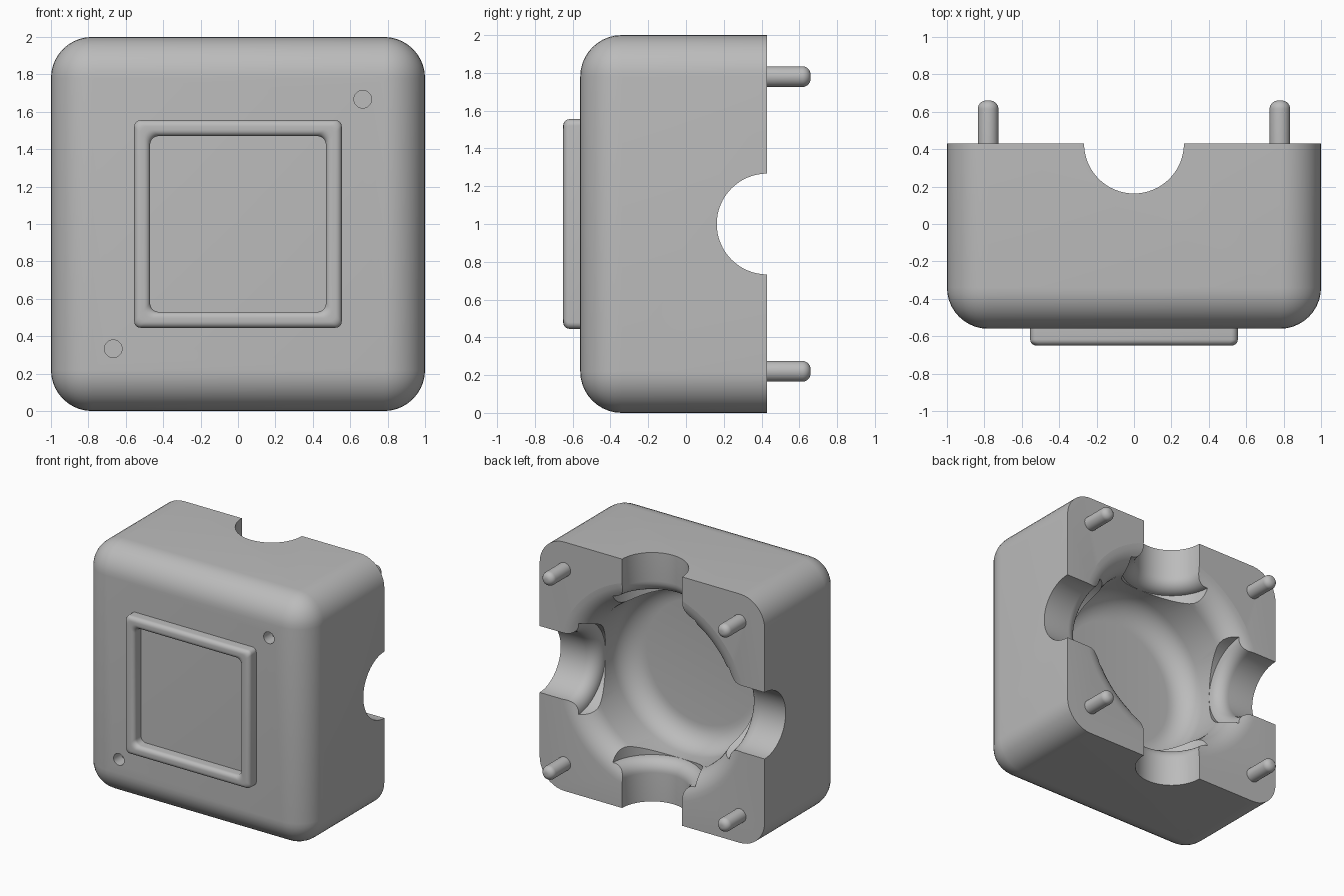
import bpy, bmesh, math
from mathutils import Matrix, Vector

if "Cube" in bpy.data.objects:
    bpy.data.objects.remove(bpy.data.objects["Cube"])

grey = bpy.data.materials.new("plain_grey")
grey.use_nodes = True
GREY = (0.5, 0.5, 0.5, 1)
grey.diffuse_color = GREY
grey.node_tree.nodes["Principled BSDF"].inputs["Base Color"].default_value = GREY


def finish(bm, name, loc=(0, 0, 0)):
    bmesh.ops.recalc_face_normals(bm, faces=bm.faces)
    me = bpy.data.meshes.new(name)
    bm.to_mesh(me)
    bm.free()
    me.materials.append(grey)
    ob = bpy.data.objects.new(name, me)
    ob.location = loc
    bpy.context.collection.objects.link(ob)
    return ob


def smooth(ob):
    bpy.ops.object.select_all(action='DESELECT')
    ob.select_set(True)
    bpy.context.view_layer.objects.active = ob
    bpy.ops.object.shade_smooth_by_angle(angle=math.radians(32))


def arc(cx, cy, r, a0, a1, n=8):
    angles = [math.radians(a0 + (a1 - a0) * i / n) for i in range(n + 1)]
    return [(cx + r * math.cos(a), cy + r * math.sin(a)) for a in angles]


def loft(rings, name, loc=(0, 0, 0), caps=True):
    """Join rings of points with quads, closing the ends or the loop."""
    bm = bmesh.new()
    loops = [[bm.verts.new(p) for p in ring] for ring in rings]
    pairs = list(zip(loops, loops[1:]))
    if caps:
        bm.faces.new(loops[0])
        bm.faces.new(loops[-1])
    else:
        pairs.append((loops[-1], loops[0]))
    for a, b in pairs:
        for i in range(len(a)):
            j = (i + 1) % len(a)
            bm.faces.new((a[i], a[j], b[j], b[i]))
    return finish(bm, name, loc)


def lathe(profile, name, axis, loc=(0, 0, 0), n=64):
    """Turn (radius, distance) points round the x, y or z axis."""
    turn = Vector((0, 0, 1)).rotation_difference(Vector(axis)).to_matrix()
    rings = [[turn @ Vector((r * math.cos(2 * math.pi * i / n),
                             r * math.sin(2 * math.pi * i / n), t))
              for i in range(n)] for r, t in profile]
    return loft(rings, name, loc)


def cut(ob, cutter):
    mod = ob.modifiers.new("cut", 'BOOLEAN')
    mod.operation, mod.solver, mod.object = 'DIFFERENCE', 'EXACT', cutter
    bpy.context.view_layer.objects.active = ob
    bpy.ops.object.modifier_apply(modifier=mod.name)
    bpy.data.objects.remove(cutter)


FRONT, BACK = -0.56, 0.43

# Housing: block rounded on every edge except the open back
bm = bmesh.new()
size = Matrix.Diagonal((2, BACK - FRONT, 2, 1))
bmesh.ops.create_cube(bm, size=1, matrix=Matrix.Translation((0, (BACK + FRONT) / 2, 1)) @ size)
edges = [e for e in bm.edges if min(v.co.y for v in e.verts) < 0]
bmesh.ops.bevel(bm, geom=edges, offset=0.22, segments=10, profile=0.5, affect='EDGES')
housing = finish(bm, "housing")

# Round cavity with a rounded floor and a rounded mouth
WALL, FLOOR, ROUND = 0.67, -0.2, 0.18
profile = arc(WALL - ROUND, FLOOR + ROUND, ROUND, -90, 0)
profile += arc(WALL + ROUND, BACK - ROUND, ROUND, 180, 90)
profile.append((WALL + ROUND, BACK + 0.1))
cut(housing, lathe(profile, "cavity_cutter", (0, 1, 0), (0, 0, 1), 96))

# Two crossing half-round channels that flare into the cavity
PIPE, FLARE = 0.267, 0.1
half = arc(PIPE + FLARE, WALL + FLARE, FLARE, 270, 180) + [(PIPE, 1.2)]
profile = [(r, -t) for r, t in reversed(half)] + half
for axis in ((1, 0, 0), (0, 0, 1)):
    cut(housing, lathe(profile, "channel_cutter", axis, (0, BACK, 1)))

# Small blind holes in the front
for side in (-1, 1):
    cut(housing, lathe([(0.047, -0.1), (0.047, 0.1)], "hole_cutter", (0, 1, 0),
                       (side * 0.667, FRONT, 1 + side * 0.667), 32))
smooth(housing)


def rounded_square(half, corner, y):
    c = half - corner
    ring = []
    for k, (sx, sz) in enumerate(((1, 1), (-1, 1), (-1, -1), (1, -1))):
        ring += [(x, y, z) for x, z in arc(sx * c, sz * c, corner, 90 * k, 90 * k + 90, 6)]
    return ring


# Raised square frame on the front
OUT, INN, TOP, R = 0.555, 0.47, -0.65, 0.033
section = [(OUT, FRONT + 0.02)] + arc(OUT - R, TOP + R, R, 0, -90, 6)
section += arc(INN + R, TOP + R, R, -90, -180, 6) + [(INN, FRONT + 0.02)]
middle = (OUT + INN) / 2
rings = [rounded_square(h, 0.035 if h > middle else 0.045, y) for h, y in section]
smooth(loft(rings, "front_frame", (0, 0, 1), caps=False))

# Locating pins on the back corners
PIN, TIP = 0.055, 0.66
pin_profile = [(PIN, BACK - 0.03)] + arc(PIN - 0.045, TIP - 0.045, 0.045, 0, 90)
pin_profile = [(PIN, BACK - 0.03)] + [(r, t) for r, t in arc(0.01, TIP - 0.045, 0.045, 0, 90)]
for side, sx in (("left", 1), ("right", -1)):
    for level, sz in (("upper", 1), ("lower", -1)):
        smooth(lathe(pin_profile, f"{level}_{side}_pin", (0, 1, 0),
                     (sx * 0.78, 0, 1 + sz * 0.78), 32))
